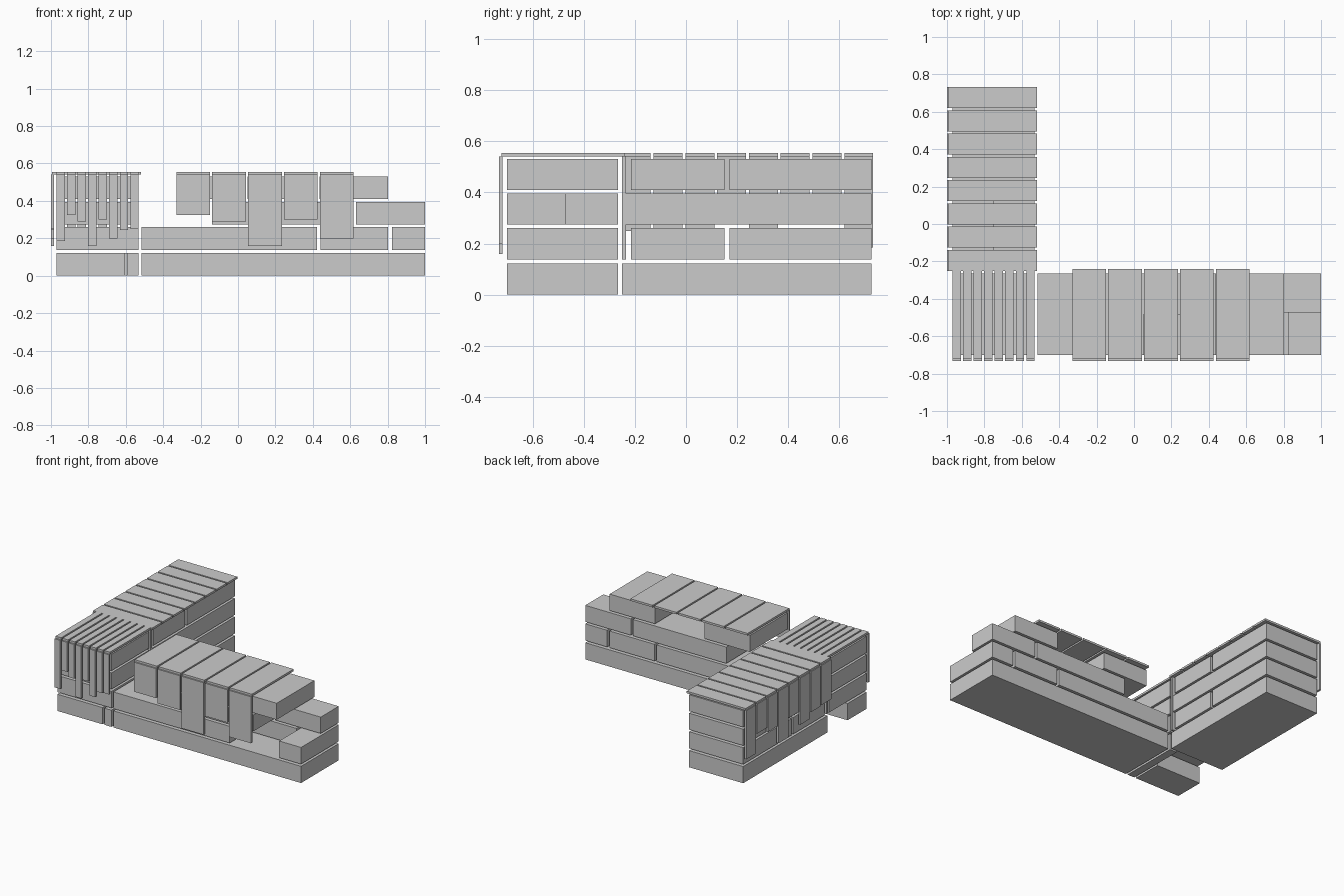
import bpy

cube = bpy.data.objects.get("Cube")
if cube:
    bpy.data.objects.remove(cube, do_unlink=True)

GREY = (0.6, 0.6, 0.6, 1)
mat = bpy.data.materials.new("plain grey")
mat.use_nodes = True
mat.diffuse_color = GREY
mat.node_tree.nodes["Principled BSDF"].inputs["Base Color"].default_value = GREY


def box(name, xs, ys, zs):
    """Box spanning the given ranges."""
    (x0, x1), (y0, y1), (z0, z1) = xs, ys, zs
    mesh = bpy.data.meshes.new(name)
    verts = [(x, y, z) for x in xs for y in ys for z in zs]
    faces = [(0, 1, 3, 2), (4, 6, 7, 5), (0, 4, 5, 1),
             (2, 3, 7, 6), (0, 2, 6, 4), (1, 5, 7, 3)]
    mesh.from_pydata(verts, [], faces)
    mesh.materials.append(mat)
    obj = bpy.data.objects.new(name, mesh)
    bpy.context.collection.objects.link(obj)
    return obj


# Heights of the four block courses, and of the cap slats
COURSES = [(0, 0.122), (0.138, 0.26), (0.275, 0.395), (0.41, 0.53)]
CAP = (0.54, 0.555)
# Lower ends of the hanging slats
DROPS = [0.185, 0.325, 0.29, 0.16, 0.30, 0.20, 0.245, 0.25]

# Front wall: (course, x range, y range)
FULL, FRONT, BACK = (-0.70, -0.265), (-0.70, -0.48), (-0.473, -0.265)
front_blocks = [
    (0, (-0.517, 1.0), FULL),
    (1, (-0.517, 0.423), FULL), (1, (0.44, 0.803), BACK), (1, (0.823, 1.0), FULL),
    (2, (-0.14, 0.615), FULL), (2, (0.632, 1.0), BACK),
    (3, (-0.33, 0.035), FULL), (3, (0.05, 0.42), FRONT), (3, (0.437, 0.803), FULL),
]
for course, xs, ys in front_blocks:
    box("front_wall_block", xs, ys, COURSES[course])

# Side wall
WIDE, INNER = (-0.97, -0.533), (-0.75, -0.533)
side_blocks = [
    (0, WIDE, (-0.25, 0.725)),
    (1, WIDE, (-0.215, 0.15)), (1, WIDE, (0.17, 0.725)),
    (2, WIDE, (-0.25, 0.725)),
    (3, INNER, (-0.215, 0.15)), (3, WIDE, (0.17, 0.725)),
]
for course, xs, ys in side_blocks:
    box("side_wall_block", xs, ys, COURSES[course])

# Corner pillar
box("corner_base_block", (-0.97, -0.605), FRONT, COURSES[0])
box("corner_base_edge", (-0.59, -0.533), FULL, COURSES[0])
for course in COURSES[1:]:
    box("corner_block", WIDE, FULL, course)

# Front wall slats: cap and hanging board
for i in range(5):
    x = -0.33 + i * 0.192
    xs = (x, x + 0.18)
    box("front_cap_slat", xs, (-0.722, -0.24), CAP)
    box("front_hanging_slat", xs, (-0.732, -0.717), (DROPS[i + 1], CAP[0]))

# Corner and side wall slats
for i, drop in enumerate(DROPS):
    x = -0.97 + i * 0.0563
    xs = (x, x + 0.045)
    box("corner_cap_slat", xs, (-0.722, -0.25), CAP)
    box("corner_hanging_slat", xs, (-0.732, -0.717), (drop, CAP[0]))
    box("corner_back_slat", xs, (-0.25, -0.235), (COURSES[1][0], CAP[0]))
    y = 0.732 - i * 0.1243
    ys = (y - 0.113, y)
    box("side_cap_slat", (-0.995, -0.518), ys, CAP)
    box("side_hanging_slat", (-1.0, -0.985), ys, (drop, CAP[0]))
